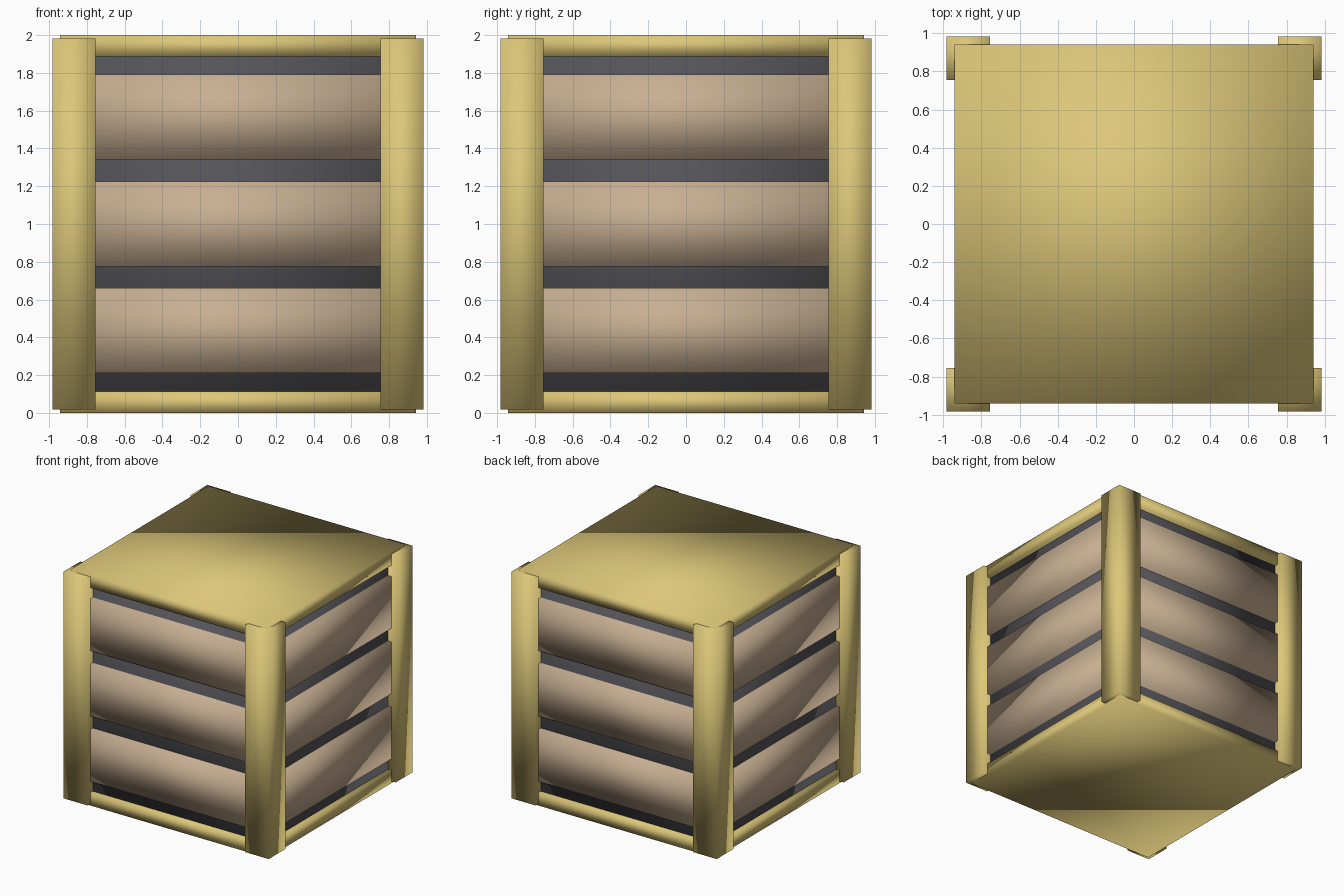
import bpy
import bmesh
from mathutils import Matrix, Vector

if "Cube" in bpy.data.objects:
    bpy.data.objects.remove(bpy.data.objects["Cube"])


def material(name, rgb):
    m = bpy.data.materials.new(name)
    m.diffuse_color = (*rgb, 1.0)
    m.use_nodes = True
    m.node_tree.nodes["Principled BSDF"].inputs["Base Color"].default_value = m.diffuse_color
    return m


YELLOW = material("yellow frame", (0.72, 0.57, 0.19))
TAN = material("tan board", (0.57, 0.425, 0.285))
GREY = material("dark grey core", (0.092, 0.09, 0.102))


def box(name, x, y, z, mat):
    """Soft-shaded box from (min, max) ranges."""
    lo, hi = Vector((x[0], y[0], z[0])), Vector((x[1], y[1], z[1]))
    bm = bmesh.new()
    size = hi - lo
    bmesh.ops.create_cube(
        bm, size=1.0,
        matrix=Matrix.Translation((lo + hi) / 2) @ Matrix.Diagonal((*size, 1.0)))
    for f in bm.faces:
        f.smooth = True
    mesh = bpy.data.meshes.new(name)
    bm.to_mesh(mesh)
    bm.free()
    mesh.materials.append(mat)
    ob = bpy.data.objects.new(name, mesh)
    bpy.context.collection.objects.link(ob)
    return ob


# Dark core seen between the boards
core = (-0.91, 0.91)
box("core", core, core, (0.03, 1.97), GREY)

# Top and bottom slabs
slab = (-0.942, 0.942)
box("bottom_slab", slab, slab, (0.0, 0.112), YELLOW)
box("top_slab", slab, slab, (1.888, 2.0), YELLOW)

# Three bands of boards round the sides
band = (-0.942, 0.942)
for i, z in enumerate((0.21, 0.775, 1.342)):
    box(f"board_band_{i + 1}", band, band, (z, z + 0.45), TAN)

# Four corner posts
INNER, OUTER = 0.755, 0.983
for sx, nx in ((-1, "left"), (1, "right")):
    for sy, ny in ((-1, "front"), (1, "back")):
        xr = sorted((sx * INNER, sx * OUTER))
        yr = sorted((sy * INNER, sy * OUTER))
        box(f"{ny}_{nx}_post", xr, yr, (0.017, 1.983), YELLOW)
